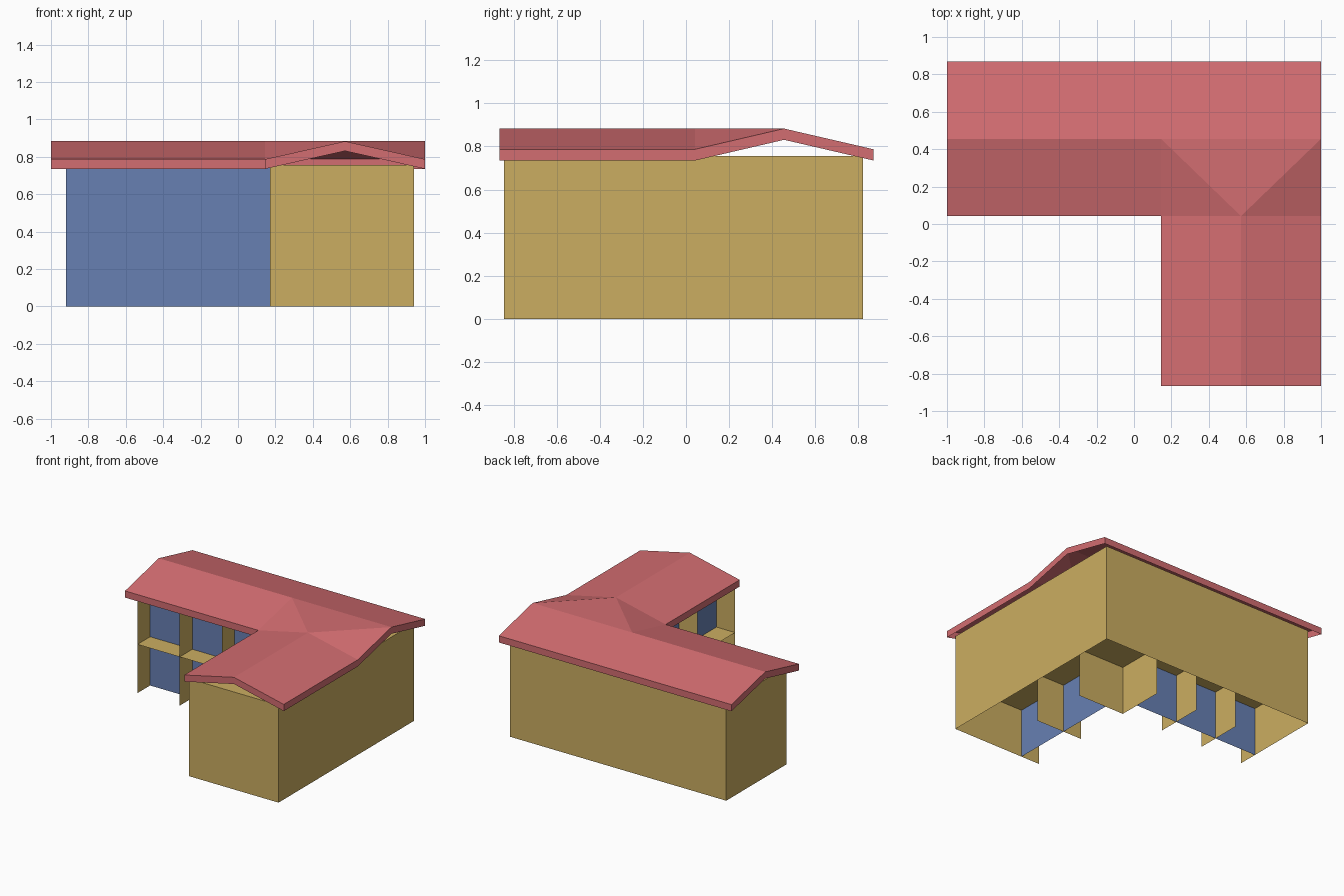
import bpy
import bmesh

if "Cube" in bpy.data.objects:
    bpy.data.objects.remove(bpy.data.objects["Cube"])


def material(name, rgb):
    m = bpy.data.materials.new(name)
    m.diffuse_color = (*rgb, 1)
    m.use_nodes = True
    m.node_tree.nodes["Principled BSDF"].inputs["Base Color"].default_value = m.diffuse_color
    return m


RED = material("roof red", (0.65, 0.153, 0.165))
YELLOW = material("wall ochre", (0.60, 0.42, 0.12))
BLUE = material("facade blue", (0.136, 0.216, 0.45))


def finish(bm, name, mat):
    me = bpy.data.meshes.new(name)
    bm.to_mesh(me)
    bm.free()
    me.materials.append(mat)
    ob = bpy.data.objects.new(name, me)
    bpy.context.collection.objects.link(ob)
    return ob


def wall(name, points, mat, closed=False):
    """Thin full-height wall sheet following a plan path."""
    bm = bmesh.new()
    low = [bm.verts.new((x, y, 0)) for x, y in points]
    high = [bm.verts.new((x, y, TOP)) for x, y in points]
    n = len(points)
    for i in range(n if closed else n - 1):
        j = (i + 1) % n
        bm.faces.new((low[i], low[j], high[j], high[i]))
    return finish(bm, name, mat)


def slab(name, z):
    """L-shaped horizontal sheet."""
    bm = bmesh.new()
    for x0, x1, y0, y1 in ((X0, XI, YI, Y1), (XI, X1, YI, Y1), (XI, X1, Y0, YI)):
        bm.faces.new([bm.verts.new((x, y, z)) for x, y in
                      ((x0, y0), (x1, y0), (x1, y1), (x0, y1))])
    bmesh.ops.remove_doubles(bm, verts=bm.verts, dist=1e-4)
    return finish(bm, name, YELLOW)


# Plan dimensions of the L-shaped building
X0, XI, X1 = -0.92, 0.17, 0.94
Y0, YI, Y1 = -0.845, 0.08, 0.82
TOP = 0.757
XB, YB = 0.33, 0.235        # recessed facades
XR, YR = 0.572, 0.455       # ridge lines

# Outer shell, open towards the inner court
wall("outer_walls", [(XI, Y0), (X1, Y0), (X1, Y1), (X0, Y1), (X0, YI)], YELLOW)

# Recessed facades
wall("back_wing_facade", [(X0, YB), (XI, YB)], BLUE)
wall("right_wing_facade", [(XB, Y0), (XB, YI)], BLUE)

# Partitions running from the balcony edge to the ridge line
for i in range(1, 4):
    x = X0 + (XI - X0) * i / 3
    wall("back_wing_partition", [(x, YI), (x, YR)], YELLOW)
for i in range(1, 3):
    y = Y0 + (YI - Y0) * i / 2
    wall("right_wing_partition", [(XI, y), (XR, y)], YELLOW)

# Balcony floor and ceiling
slab("middle_floor", TOP / 2)
slab("ceiling", TOP)

# Roof sheet: two gabled wings blending at the corner
E, R = 0.787, 0.883         # eave and ridge heights
XL, YF, XV, YV, YK = -1.0, -0.866, 0.145, 0.042, 0.87
P = {
    "a": (XL, YK, E), "b": (XV, YK, E), "c": (XR, YK, E), "d": (1, YK, E),
    "e": (XL, YR, R), "f": (XV, YR, R), "g": (XR, YR, R), "h": (1, YR, R),
    "i": (XL, YV, E), "j": (XV, YV, E), "k": (XR, YV, R), "l": (1, YV, E),
    "m": (XV, YF, E), "n": (XR, YF, R), "o": (1, YF, E),
}
bm = bmesh.new()
V = {k: bm.verts.new(p) for k, p in P.items()}
for f in ("efba", "fgcb", "ghdc", "ijfe", "jkf", "fkg", "kh g", "klh", "mnkj", "nolk"):
    bm.faces.new([V[c] for c in f.replace(" ", "")])

# Fascia: drop the roof border straight down
border = [e for e in bm.edges if e.is_boundary]
ext = bmesh.ops.extrude_edge_only(bm, edges=border)
for v in ext["geom"]:
    if isinstance(v, bmesh.types.BMVert):
        v.co.z -= 0.052
bmesh.ops.recalc_face_normals(bm, faces=bm.faces)
bm.normal_update()
if sum(f.normal.z for f in bm.faces) < 0:
    bmesh.ops.reverse_faces(bm, faces=bm.faces)
finish(bm, "roof", RED)
